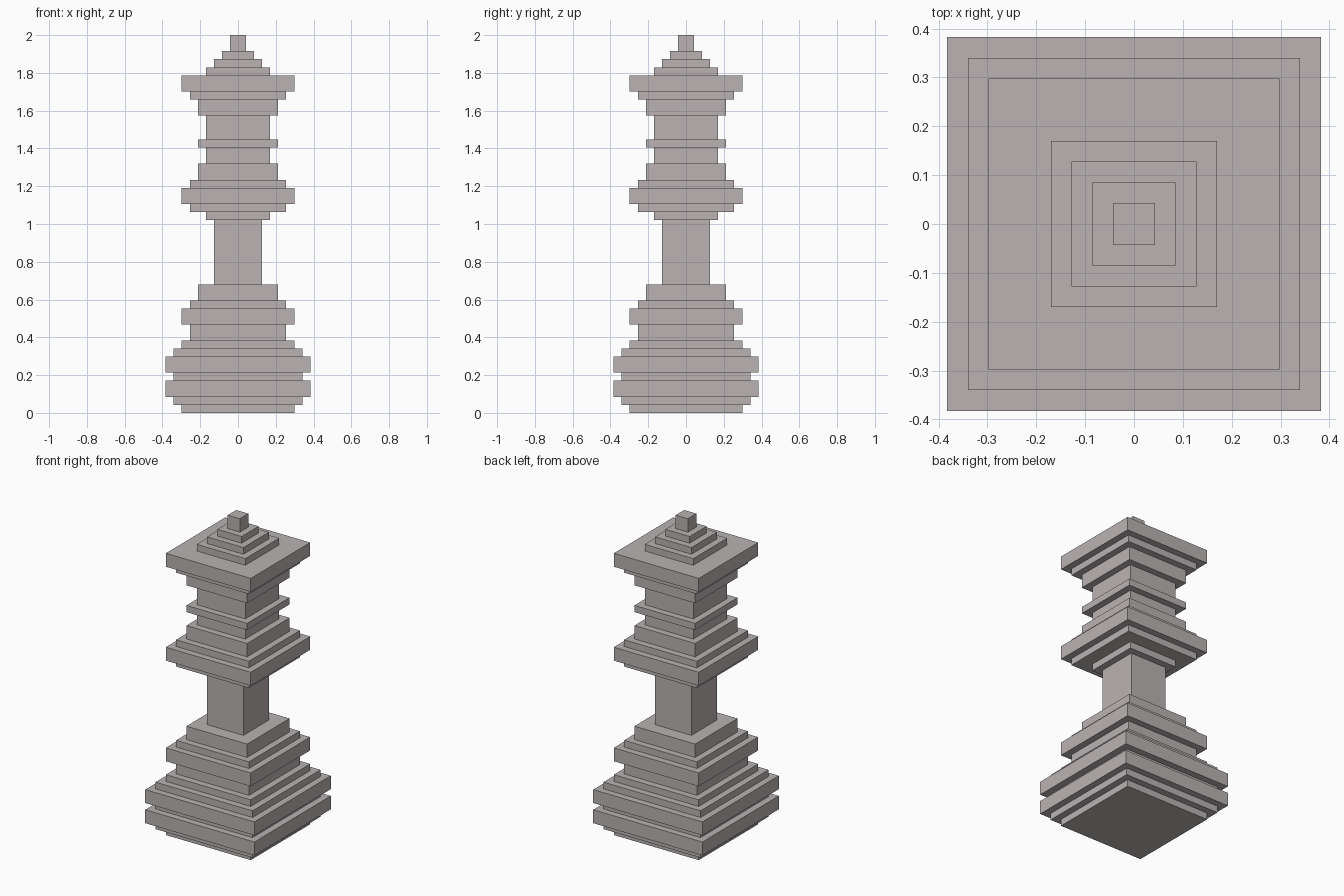
import bpy, bmesh

if "Cube" in bpy.data.objects:
    bpy.data.objects.remove(bpy.data.objects["Cube"])

U = 2 / 47  # one step of the model's regular grid

stone = bpy.data.materials.new("warm_grey_stone")
stone.diffuse_color = (0.49, 0.45, 0.45, 1)
stone.use_nodes = True
stone.node_tree.nodes["Principled BSDF"].inputs["Base Color"].default_value = stone.diffuse_color


def stepped_part(name, z, tiers):
    """Closed square tower; tiers are (half width, height) in grid steps."""
    bm = bmesh.new()
    rings = []
    for half, height in tiers:
        for level in (z, z + height):
            rings.append([bm.verts.new((sx * half * U, sy * half * U, level * U))
                          for sx, sy in ((-1, -1), (1, -1), (1, 1), (-1, 1))])
        z += height
    for low, high in zip(rings, rings[1:]):
        for i in range(4):
            j = (i + 1) % 4
            bm.faces.new((low[i], low[j], high[j], high[i]))
    bm.faces.new(rings[0][::-1])
    bm.faces.new(rings[-1])
    bmesh.ops.recalc_face_normals(bm, faces=bm.faces)
    mesh = bpy.data.meshes.new(name)
    bm.to_mesh(mesh)
    bm.free()
    mesh.materials.append(stone)
    bpy.context.collection.objects.link(bpy.data.objects.new(name, mesh))
    return z


# Parts from the ground up, each starting where the last one ended
parts = {
    "base": [(7, 1), (8, 1), (9, 2), (8, 1), (9, 2), (8, 1), (7, 1)],
    "pedestal": [(6, 2), (7, 2), (6, 1), (5, 2)],
    "shaft": [(3, 8)],
    "collar": [(4, 1), (6, 1), (7, 2), (6, 1), (5, 2)],
    "neck": [(4, 2), (5, 1), (4, 3)],
    "crown": [(5, 2), (6, 1), (7, 2)],
    "finial": [(4, 1), (3, 1), (2, 1), (1, 2)],
}
z = 0
for name, tiers in parts.items():
    z = stepped_part(name, z, tiers)
